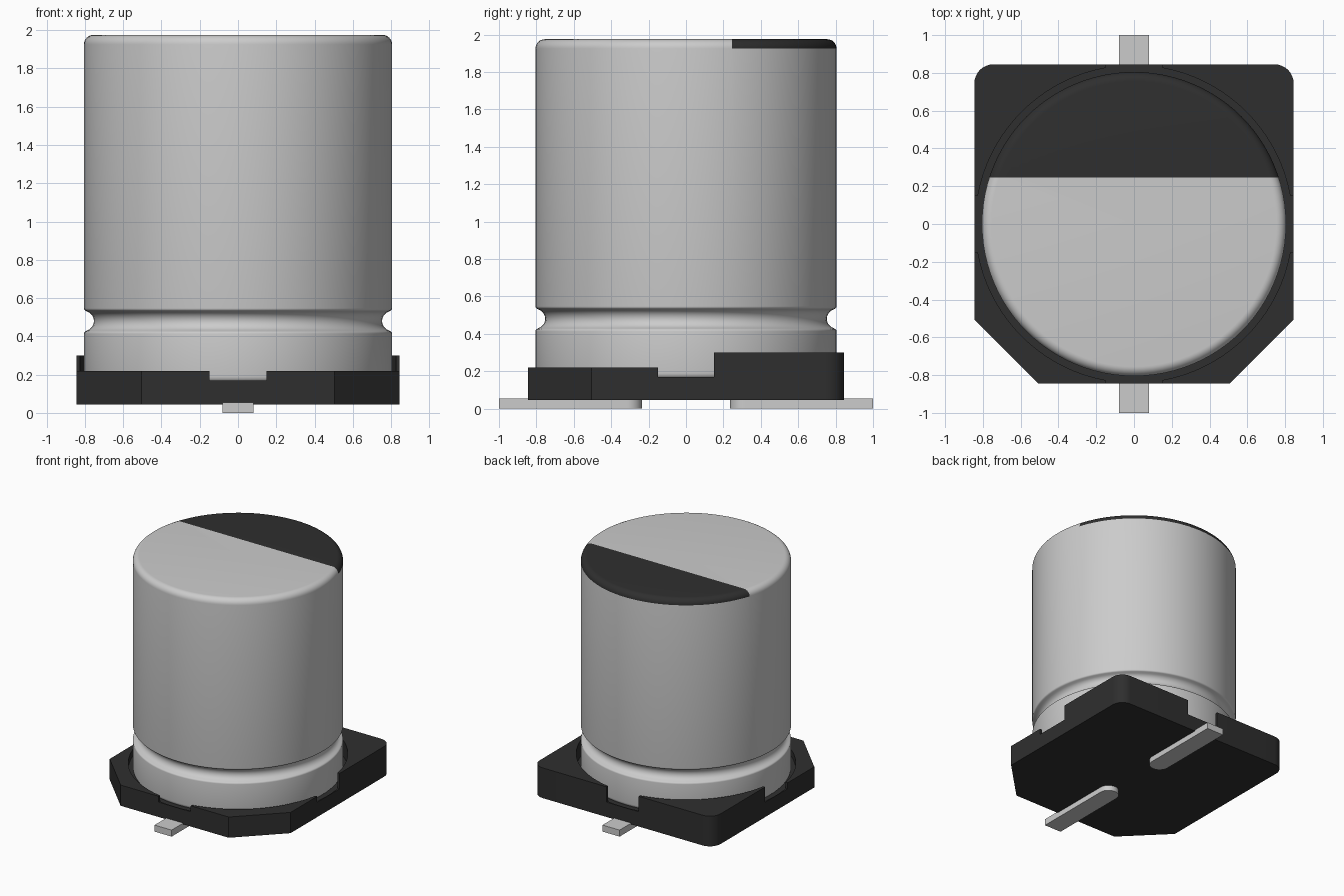
import bpy, bmesh, math
from mathutils import Vector

cube = bpy.data.objects.get("Cube")
if cube:
    bpy.data.objects.remove(cube, do_unlink=True)


def material(name, value):
    m = bpy.data.materials.new(name)
    m.use_nodes = True
    col = (value, value, value, 1)
    m.diffuse_color = col
    m.node_tree.nodes["Principled BSDF"].inputs["Base Color"].default_value = col
    return m


silver = material("silver metal", 0.60)
black = material("black plastic", 0.028)


def finish(bm, name, *mats):
    bmesh.ops.recalc_face_normals(bm, faces=bm.faces)
    me = bpy.data.meshes.new(name)
    bm.to_mesh(me)
    bm.free()
    ob = bpy.data.objects.new(name, me)
    bpy.context.collection.objects.link(ob)
    for m in mats:
        me.materials.append(m)
    return ob


def smooth(ob):
    bpy.ops.object.select_all(action='DESELECT')
    ob.select_set(True)
    bpy.context.view_layer.objects.active = ob
    bpy.ops.object.shade_smooth_by_angle(angle=math.radians(35))


def arc(cx, cy, r, a0, a1, n):
    """Points on an arc, angles in degrees."""
    return [(cx + r * math.cos(math.radians(a0 + (a1 - a0) * i / n)),
             cy + r * math.sin(math.radians(a0 + (a1 - a0) * i / n))) for i in range(n + 1)]


def prism(name, outline, z0, z1, mat):
    """Extrude a plan outline from z0 to z1."""
    bm = bmesh.new()
    face = bm.faces.new([bm.verts.new((x, y, z0)) for x, y in outline])
    ext = bmesh.ops.extrude_face_region(bm, geom=[face])
    bmesh.ops.translate(bm, vec=(0, 0, z1 - z0),
                        verts=[v for v in ext["geom"] if isinstance(v, bmesh.types.BMVert)])
    return finish(bm, name, mat)


def box(x0, x1, y0, y1):
    return [(x0, y0), (x1, y0), (x1, y1), (x0, y1)]


# Base: chamfered front corners, rounded rear corners
W, R = 0.845, 0.10
plan = [(-W, -0.505), (-0.505, -W), (0.505, -W), (W, -0.505)]
plan += arc(W - R, W - R, R, 0, 90, 8) + arc(R - W, W - R, R, 90, 180, 8)
base = prism("base", plan, 0.045, 0.30, black)

# Cuts: lower front rim, cross-shaped notches, round seat for the can
cuts = [
    (box(-1, 1, -1, 0.10), 0.22),
    (box(-1.1, 1.1, -0.15, 0.15), 0.17),
    (box(-0.15, 0.15, -1.1, 1.1), 0.17),
    (arc(0, 0, 0.84, 0, 360, 96)[:-1], 0.165),
]
for outline, floor in cuts:
    cutter = prism("cutter", outline, floor, 0.5, black)
    cutter.hide_render = True
    mod = base.modifiers.new("cut", 'BOOLEAN')
    mod.operation, mod.solver, mod.object = 'DIFFERENCE', 'EXACT', cutter
    bpy.ops.object.select_all(action='DESELECT')
    bpy.context.view_layer.objects.active = base
    base.select_set(True)
    bpy.ops.object.modifier_apply(modifier=mod.name)
    bpy.data.objects.remove(cutter, do_unlink=True)
smooth(base)

# Can: lathed profile (radius, height) with crimp groove and rounded rims
RC, TOP, FIL = 0.805, 1.975, 0.05
profile = [(0, 0.16)] + arc(RC - 0.03, 0.19, 0.03, -90, 0, 5)
profile += arc(RC - 0.015, 0.413, 0.015, 0, 75, 4)
profile += arc(RC, 0.48, 0.052, 250, 110, 14)
profile += arc(RC - 0.015, 0.547, 0.015, -75, 0, 4)
profile += arc(RC - FIL, TOP - FIL, FIL, 0, 90, 8) + [(0, TOP)]
bm = bmesh.new()
verts = [bm.verts.new((r, 0, z)) for r, z in profile]
edges = [bm.edges.new(p) for p in zip(verts, verts[1:])]
bmesh.ops.spin(bm, geom=verts + edges, cent=(0, 0, 0), axis=(0, 0, 1),
               angle=math.tau, steps=96, use_duplicate=False)
bmesh.ops.remove_doubles(bm, verts=bm.verts, dist=0.0005)

# Polarity mark: rear part of the top and its rounded rim
MARK_Y = 0.245
upper = [f for f in bm.faces if f.calc_center_median().z > TOP - FIL]
geom = set(upper) | {e for f in upper for e in f.edges} | {v for f in upper for v in f.verts}
bmesh.ops.bisect_plane(bm, geom=list(geom), plane_co=Vector((0, MARK_Y, 0)),
                       plane_no=Vector((0, 1, 0)), dist=1e-5)
for f in bm.faces:
    c = f.calc_center_median()
    f.material_index = int(c.z > TOP - FIL and c.y > MARK_Y)
can = finish(bm, "can", silver, black)
smooth(can)

# Leads: flat strips with a rounded inner end
for name, s in (("front_lead", -1), ("rear_lead", 1)):
    strip = [(-0.08, 1.0), (0.08, 1.0)]
    strip += [(x, y) for x, y in arc(0, 0.315, 0.08, 0, -180, 14)]
    lead = prism(name, [(x, s * y) for x, y in strip], 0, 0.055, silver)
    smooth(lead)
